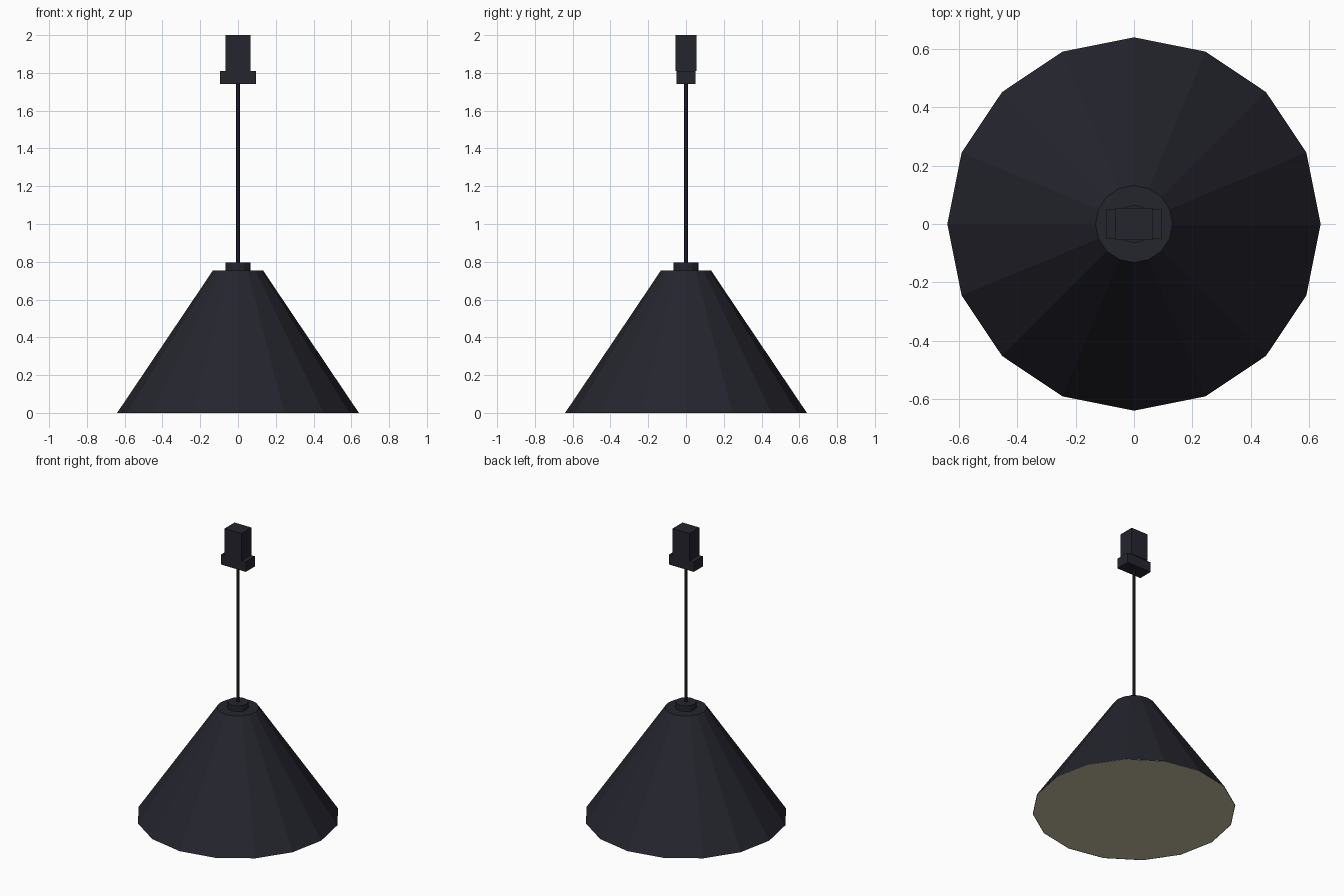
import bpy, bmesh, math
from mathutils import Matrix

if "Cube" in bpy.data.objects:
    bpy.data.objects.remove(bpy.data.objects["Cube"])


def material(name, rgb):
    m = bpy.data.materials.new(name)
    m.diffuse_color = (*rgb, 1.0)
    m.use_nodes = True
    m.node_tree.nodes["Principled BSDF"].inputs["Base Color"].default_value = m.diffuse_color
    return m


charcoal = material("charcoal", (0.018, 0.018, 0.027))
cream = material("warm_cream", (0.56, 0.51, 0.37))


def finish(name, bm, mat):
    bmesh.ops.recalc_face_normals(bm, faces=bm.faces)
    mesh = bpy.data.meshes.new(name)
    bm.to_mesh(mesh)
    bm.free()
    mesh.materials.append(mat)
    obj = bpy.data.objects.new(name, mesh)
    bpy.context.collection.objects.link(obj)
    return obj


def lathe(name, rings, sides, mat, cap_bottom=True, cap_top=True):
    """Stack of (radius, z) rings, first vertex on the +x axis."""
    bm = bmesh.new()
    loops = []
    for r, z in rings:
        loops.append([bm.verts.new((r * math.cos(2 * math.pi * i / sides),
                                    r * math.sin(2 * math.pi * i / sides), z))
                      for i in range(sides)])
    for a, b in zip(loops, loops[1:]):
        for i in range(sides):
            j = (i + 1) % sides
            bm.faces.new((a[i], a[j], b[j], b[i]))
    if cap_bottom:
        bm.faces.new(loops[0][::-1])
    if cap_top:
        bm.faces.new(loops[-1])
    return finish(name, bm, mat)


def box(name, sx, sy, z0, z1, mat):
    bm = bmesh.new()
    bmesh.ops.create_cube(bm, size=1.0, matrix=Matrix.Translation((0, 0, (z0 + z1) / 2))
                          @ Matrix.Diagonal((sx, sy, z1 - z0, 1)))
    return finish(name, bm, mat)


# Conical shade, open below, closed by the diffuser
lathe("shade", [(0.64, 0.0), (0.132, 0.755)], 16, charcoal, cap_bottom=False)

# Flat light-coloured underside
lathe("diffuser", [(0.638, 0.0), (0.635, 0.004)], 16, cream)

# Collar and hanging cord
lathe("collar", [(0.066, 0.75), (0.066, 0.795)], 12, charcoal)
lathe("cord", [(0.01, 0.79), (0.01, 1.745)], 8, charcoal)

# Track adapter at the top
box("adapter_base", 0.19, 0.10, 1.74, 1.81, charcoal)
box("adapter_body", 0.13, 0.11, 1.81, 2.0, charcoal)
